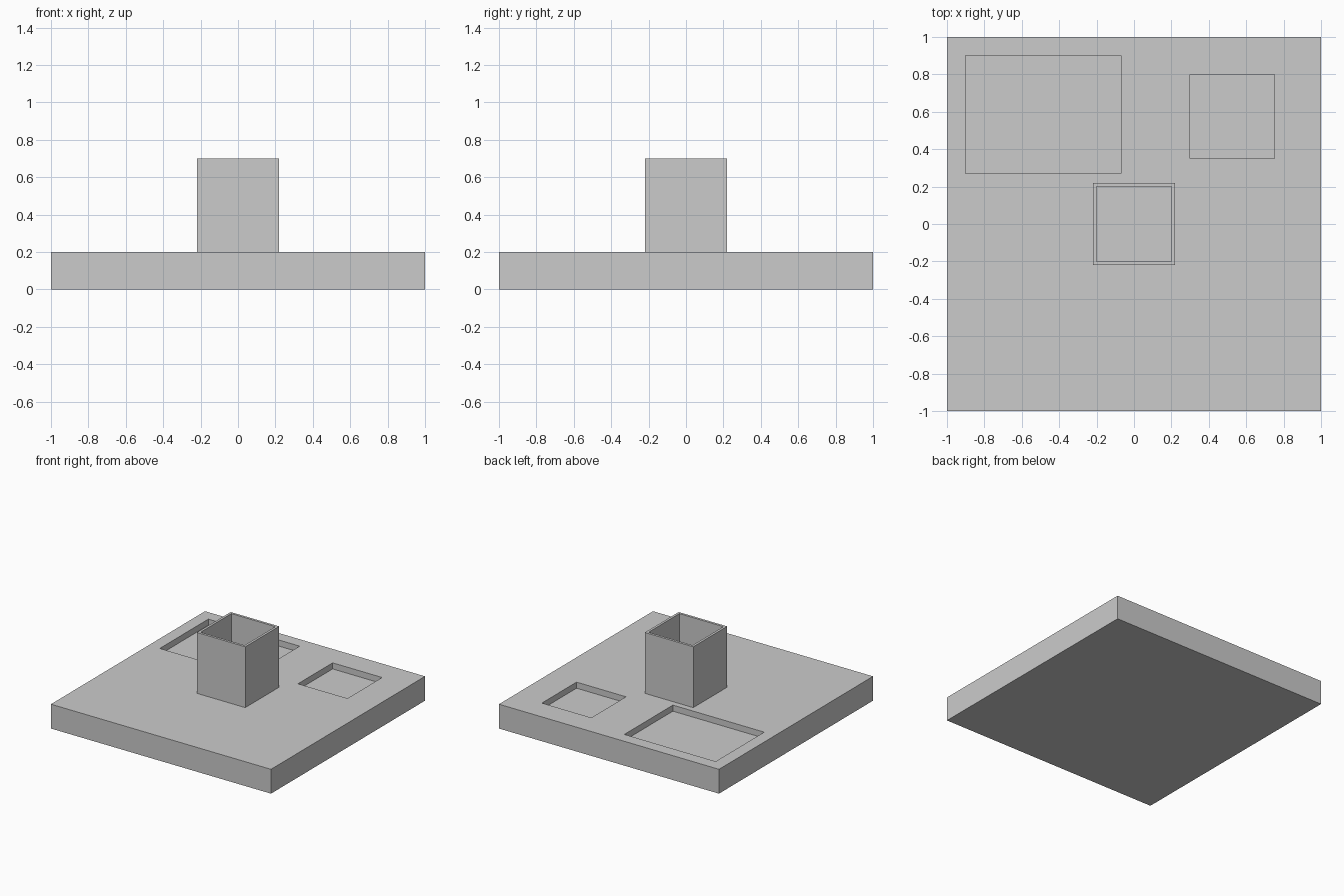
import bpy

cube = bpy.data.objects.get("Cube")
if cube:
    bpy.data.objects.remove(cube, do_unlink=True)

grey = bpy.data.materials.new("plain_grey")
grey.use_nodes = True
colour = (0.6, 0.6, 0.6, 1)
grey.diffuse_color = colour
grey.node_tree.nodes["Principled BSDF"].inputs["Base Color"].default_value = colour


def box(name, low, high):
    """Add a box that spans two opposite corners."""
    centre = [(a + b) / 2 for a, b in zip(low, high)]
    bpy.ops.mesh.primitive_cube_add(size=1, location=centre)
    obj = bpy.context.object
    obj.name = name
    obj.scale = [b - a for a, b in zip(low, high)]
    bpy.ops.object.transform_apply(location=False, rotation=False, scale=True)
    obj.data.materials.append(grey)
    return obj


def cut(target, name, low, high):
    """Carve a box-shaped recess out of the target."""
    cutter = box(name, low, high)
    cutter.hide_render = True
    mod = target.modifiers.new(name, "BOOLEAN")
    mod.operation = "DIFFERENCE"
    mod.solver = "EXACT"
    mod.object = cutter
    bpy.context.view_layer.objects.active = target
    bpy.ops.object.modifier_apply(modifier=mod.name)
    bpy.data.objects.remove(cutter, do_unlink=True)


TOP, POCKET, RIM = 0.2, 0.15, 0.7

# Base plate with two shallow pockets at the back
base = box("base_plate", (-1, -1, 0), (1, 1, TOP))
cut(base, "large_pocket", (-0.9, 0.27, POCKET), (-0.07, 0.9, 0.3))
cut(base, "small_pocket", (0.3, 0.35, POCKET), (0.75, 0.8, 0.3))

# Open-topped square holder with thin walls
holder = box("square_holder", (-0.22, -0.22, TOP), (0.22, 0.22, RIM))
cut(holder, "holder_hollow", (-0.2, -0.2, TOP + 0.02), (0.2, 0.2, RIM + 0.1))
